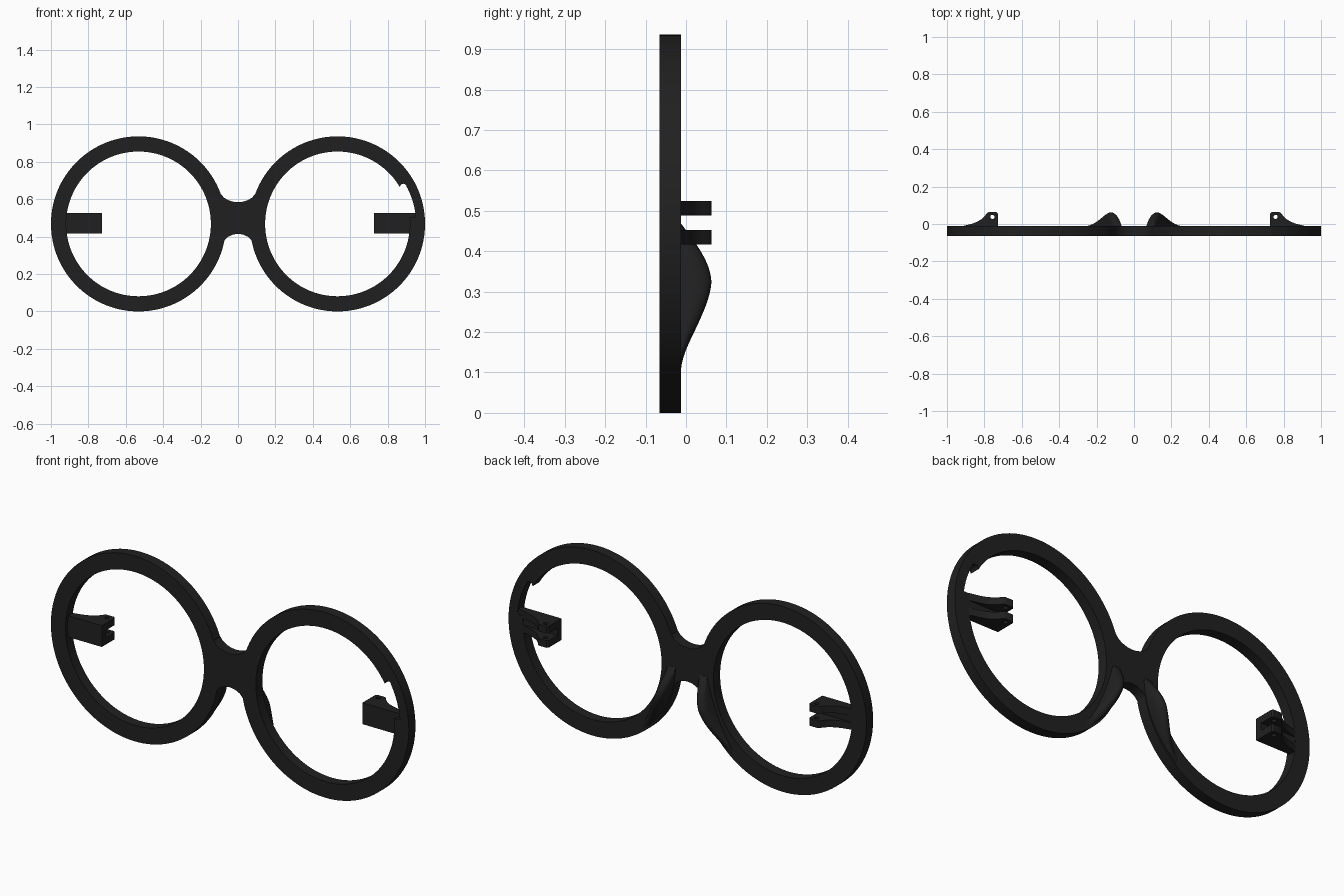
import bpy, bmesh, math

if "Cube" in bpy.data.objects:
    bpy.data.objects.remove(bpy.data.objects["Cube"])

CX, CZ = 0.532, 0.468          # lens centre
RO, RI = 0.468, 0.387          # rim radii
YF, YB = -0.065, -0.012        # rim front and back

black = bpy.data.materials.new("matte_black")
black.diffuse_color = (0.0145, 0.0145, 0.0145, 1)
black.use_nodes = True
black.node_tree.nodes["Principled BSDF"].inputs["Base Color"].default_value = black.diffuse_color


def make(name, bm):
    bmesh.ops.recalc_face_normals(bm, faces=bm.faces[:])
    me = bpy.data.meshes.new(name)
    bm.to_mesh(me)
    bm.free()
    ob = bpy.data.objects.new(name, me)
    bpy.context.collection.objects.link(ob)
    me.materials.append(black)
    return ob


def activate(ob):
    bpy.ops.object.select_all(action='DESELECT')
    ob.select_set(True)
    bpy.context.view_layer.objects.active = ob


def boolean(ob, other, op):
    activate(ob)
    m = ob.modifiers.new("bool", 'BOOLEAN')
    m.operation, m.solver, m.object = op, 'EXACT', other
    bpy.ops.object.modifier_apply(modifier=m.name)
    bpy.data.objects.remove(other)


def smooth(ob):
    activate(ob)
    bpy.ops.object.shade_smooth_by_angle(angle=math.radians(35))


def prism(name, pts, lo, hi, axis):
    """Extrude a 2D outline: axis 'y' takes (x, z) points, 'z' takes (x, y)."""
    bm = bmesh.new()
    put = (lambda p, d: (p[0], d, p[1])) if axis == 'y' else (lambda p, d: (p[0], p[1], d))
    a = [bm.verts.new(put(p, lo)) for p in pts]
    b = [bm.verts.new(put(p, hi)) for p in pts]
    bm.faces.new(a)
    bm.faces.new(b)
    for i in range(len(pts)):
        j = (i + 1) % len(pts)
        bm.faces.new((a[i], a[j], b[j], b[i]))
    return make(name, bm)


def arc(cx, cy, r, a0, a1, n):
    return [(cx + r * math.cos(math.radians(a0 + (a1 - a0) * i / n)),
             cy + r * math.sin(math.radians(a0 + (a1 - a0) * i / n))) for i in range(n + 1)]


def rim(name, cx, n=128):
    bm = bmesh.new()
    rows = []
    for i in range(n):
        t = 2 * math.pi * i / n
        rows.append([bm.verts.new((cx + r * math.cos(t), y, CZ + r * math.sin(t)))
                     for r, y in ((RO, YF), (RO, YB), (RI, YB), (RI, YF))])
    for i in range(n):
        a, b = rows[i], rows[(i + 1) % n]
        for k in range(4):
            bm.faces.new((a[k], a[(k + 1) % 4], b[(k + 1) % 4], b[k]))
    return make(name, bm)


# Frame: two rims joined by a bridge with concave top and bottom
frame = rim("frame", -CX)
other_rim = rim("right_rim", CX)
top = [(-0.12, 0.635), (-0.09, 0.627), (-0.077, 0.61), (-0.055, 0.596), (-0.028, 0.587), (0, 0.584)]
low = [(-0.12, 0.345), (-0.087, 0.352), (-0.077, 0.375), (-0.055, 0.398), (-0.028, 0.411), (0, 0.415)]
mirror = lambda pts: [(-x, z) for x, z in reversed(pts[:-1])]
outline = top + mirror(top) + list(reversed(low + mirror(low)))
bridge = prism("bridge", outline, YF, YB, 'y')
boolean(frame, bridge, 'UNION')
boolean(frame, other_rim, 'UNION')

# Lens slot on the inside of one rim, with a rounded end
slot = arc(CX, CZ, 0.42, 5, 28, 16) + arc(CX + 0.352, CZ + 0.197, 0.018, 40, 170, 6) \
    + arc(CX, CZ, 0.36, 28, 5, 8)
boolean(frame, prism("slot_cutter", slot, -0.2, 0.1, 'y'), 'DIFFERENCE')
smooth(frame)

# Hinges: a flat tab with two pierced prongs on each side
prong = [(0.728, -0.04), (0.728, 0.055), (0.736, 0.063), (0.778, 0.063), (0.788, 0.056),
         (0.798, 0.042), (0.815, 0.026), (0.84, 0.011), (0.87, 0.0), (0.92, -0.012), (0.92, -0.04)]
for side, s in (("left", -1), ("right", 1)):
    tab = [(0.728, 0.417), (0.95, 0.417), (0.95, 0.525), (0.728, 0.525)]
    prism(side + "_hinge_tab", [(s * x, z) for x, z in tab], -0.047, -0.0135, 'y')
    for part, z0, z1 in (("lower", 0.417, 0.453), ("upper", 0.489, 0.525)):
        ob = prism(f"{side}_{part}_hinge_prong", [(s * x, y) for x, y in prong], z0, z1, 'z')
        hole = arc(s * 0.757, 0.038, 0.011, 0, 337.5, 15)
        boolean(ob, prism("hole_cutter", hole, z0 - 0.1, z1 + 0.1, 'z'), 'DIFFERENCE')
        smooth(ob)

# Nose pads: domed fins swept along the inner lower part of each rim
N, K, PEAK, END = 32, 10, 20.0, 51.5
for side, s in (("left", -1), ("right", 1)):
    bm = bmesh.new()
    rows = []
    for i in range(N + 1):
        t = END * i / N
        if t < PEAK:
            h = 0.075 * math.sin(math.pi / 2 * t / PEAK)
        else:
            u = (t - PEAK) / (END - PEAK)
            h = 0.075 * (0.6 * (0.5 + 0.5 * math.cos(math.pi * u)) + 0.4 * (1 - u))
        w = 0.022 + 0.036 * math.sin(math.pi * min(1, t / END * 0.8 + 0.2))
        mid = 0.466 - w / 2 - 0.008 * t / END
        a = math.radians(t)
        row = []
        for k in range(K + 1):
            q = math.pi * k / K
            r = mid + w / 2 * math.cos(q)
            y = YB + h * math.sin(q) ** 0.7 if 0 < k < K else YB - 0.01
            row.append(bm.verts.new((s * (CX - r * math.cos(a)), y, CZ - r * math.sin(a))))
        rows.append(row)
    for a, b in zip(rows, rows[1:]):
        for k in range(K + 1):
            j = (k + 1) % (K + 1)
            bm.faces.new((a[k], a[j], b[j], b[k]))
    bm.faces.new(rows[0])
    bm.faces.new(rows[-1])
    smooth(make(side + "_nose_pad", bm))
